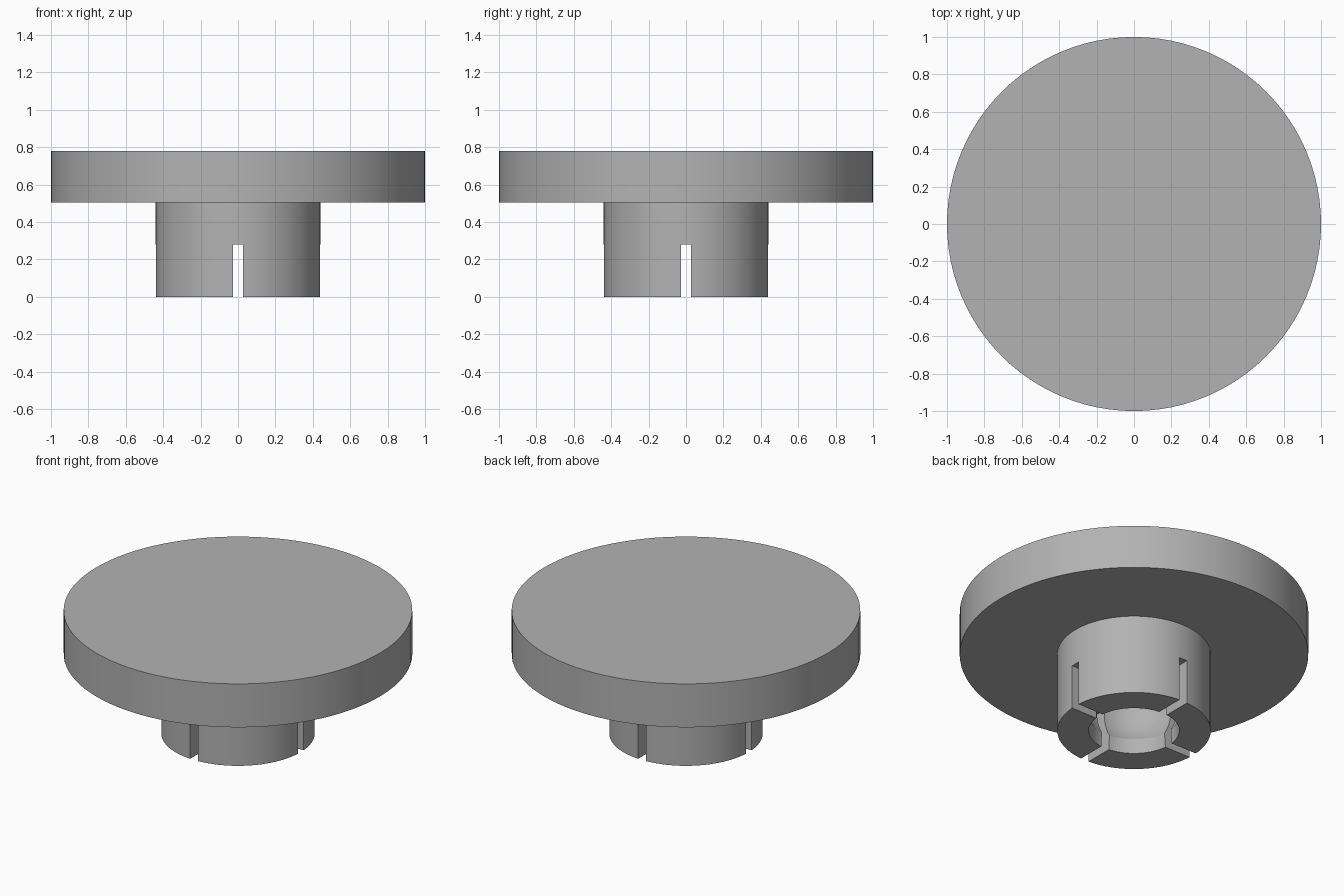
import bpy, math

# Remove the default cube
cube = bpy.data.objects.get("Cube")
if cube:
    bpy.data.objects.remove(cube, do_unlink=True)

SEGMENTS = 96

# One flat grey
grey = bpy.data.materials.new("plain_grey")
grey.use_nodes = True
colour = (0.45, 0.45, 0.45, 1)
grey.diffuse_color = colour
grey.node_tree.nodes["Principled BSDF"].inputs["Base Color"].default_value = colour


def lathe(name, profile):
    """Revolve a closed (radius, height) profile whose ends lie on the axis."""
    verts, rings, faces = [], [], []
    for r, z in profile:
        start = len(verts)
        count = 1 if r == 0 else SEGMENTS
        for i in range(count):
            a = math.tau * i / SEGMENTS
            verts.append((r * math.cos(a), r * math.sin(a), z))
        rings.append([start + i % count for i in range(SEGMENTS)])
    for low, high in zip(rings, rings[1:]):
        for i in range(SEGMENTS):
            j = (i + 1) % SEGMENTS
            quad = [low[i], low[j], high[j], high[i]]
            faces.append(list(dict.fromkeys(quad)))
    mesh = bpy.data.meshes.new(name)
    mesh.from_pydata(verts, [], faces)
    mesh.materials.append(grey)
    obj = bpy.data.objects.new(name, mesh)
    bpy.context.collection.objects.link(obj)
    return obj


# Body: ball socket, lip, slotted collar and round foot plate
ball_r, ball_z, lip_z, lip_r = 0.30, 0.25, 0.09, 0.26
first = math.asin((lip_z - ball_z) / ball_r)
steps = 20
socket = []
for k in range(steps):
    a = math.pi / 2 + (first - math.pi / 2) * k / steps
    socket.append((ball_r * math.cos(a) if k else 0, ball_z + ball_r * math.sin(a)))
mouth = [(ball_r * math.cos(first), lip_z), (lip_r, 0)]
outside = [(0.44, 0), (0.44, 0.505), (1, 0.505), (1, 0.78), (0, 0.78)]
body = lathe("socket_foot", socket + mouth + outside)

# Crossed slots that split the collar into four fingers
for name, size in (("slot_cutter_x", (1.2, 0.056, 0.56)),
                   ("slot_cutter_y", (0.056, 1.2, 0.56))):
    bpy.ops.mesh.primitive_cube_add(size=1)
    cutter = bpy.context.object
    cutter.name = name
    cutter.scale = size
    cutter.hide_render = True
    cutter.hide_set(True)
    cutter.data.materials.append(grey)
    cut = body.modifiers.new(name, "BOOLEAN")
    cut.operation = "DIFFERENCE"
    cut.solver = "EXACT"
    cut.object = cutter

# Bake the cuts, drop the cutters, then smooth the round walls
bpy.context.view_layer.update()
bpy.ops.object.select_all(action="DESELECT")
body.select_set(True)
bpy.context.view_layer.objects.active = body
for mod in list(body.modifiers):
    cutter = mod.object
    bpy.ops.object.modifier_apply(modifier=mod.name)
    bpy.data.objects.remove(cutter, do_unlink=True)
bpy.ops.object.shade_smooth_by_angle(angle=math.radians(30))
